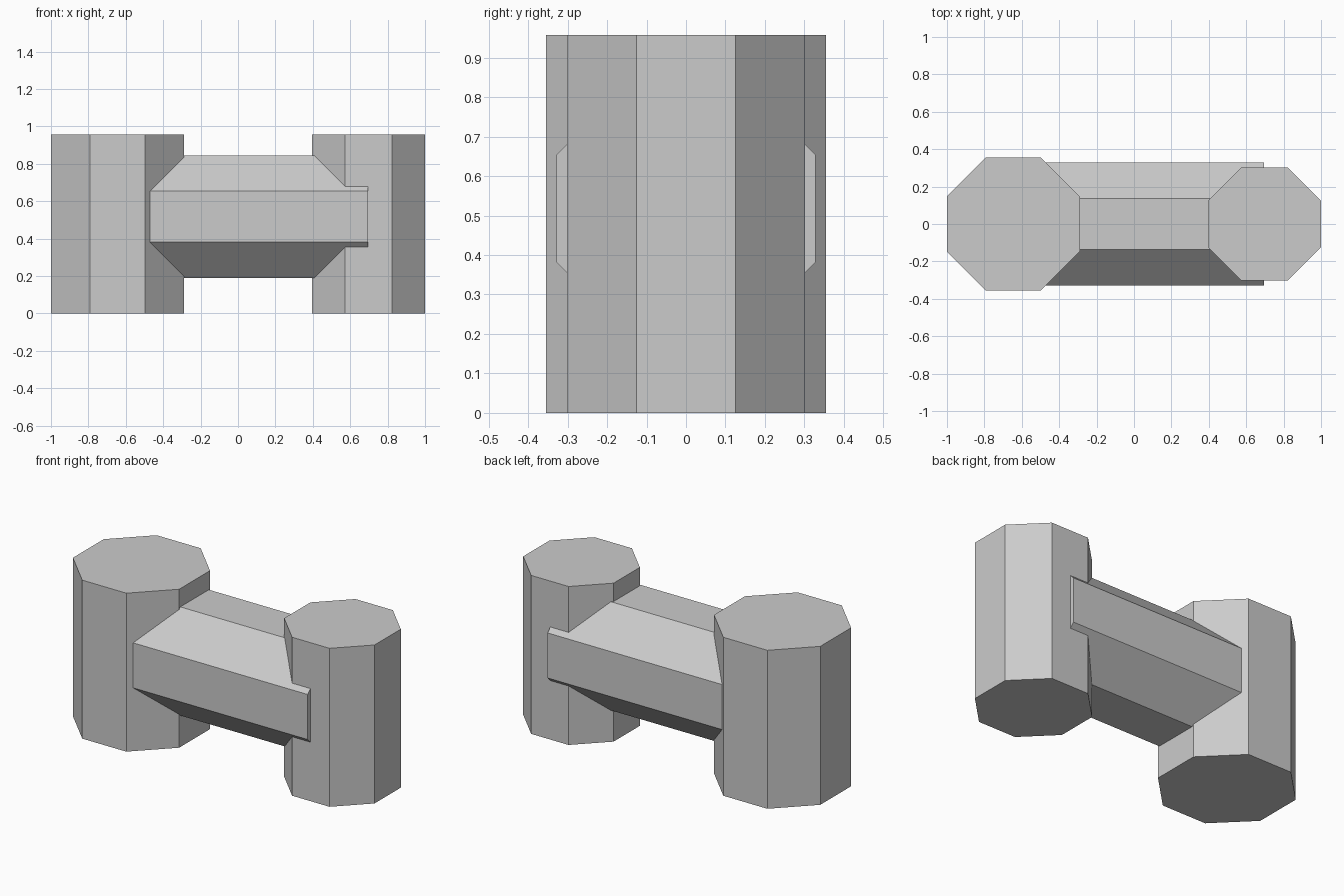
import bpy
import bmesh
from math import cos, pi
from mathutils import Matrix

cube = bpy.data.objects.get("Cube")
if cube:
    bpy.data.objects.remove(cube, do_unlink=True)

grey = bpy.data.materials.new("light_grey")
grey.use_nodes = True
colour = (0.6, 0.6, 0.6, 1)
grey.diffuse_color = colour
bsdf = next(n for n in grey.node_tree.nodes if n.type == "BSDF_PRINCIPLED")
bsdf.inputs["Base Color"].default_value = colour


def octagon_prism(name, apothem, length, centre, axis="Z"):
    """Eight-sided prism with flat sides facing the main axes."""
    bm = bmesh.new()
    turn = Matrix.Rotation(pi / 8, 4, "Z")
    if axis == "X":
        turn = Matrix.Rotation(pi / 2, 4, "Y") @ turn
    radius = apothem / cos(pi / 8)
    bmesh.ops.create_cone(bm, cap_ends=True, segments=8, radius1=radius,
                          radius2=radius, depth=length, matrix=turn)
    mesh = bpy.data.meshes.new(name)
    bm.to_mesh(mesh)
    bm.free()
    mesh.materials.append(grey)
    obj = bpy.data.objects.new(name, mesh)
    obj.location = centre
    bpy.context.collection.objects.link(obj)


# Two upright end weights, the right one wider
HEIGHT = 0.957
octagon_prism("right_weight", 0.355, HEIGHT, (-0.645, 0, HEIGHT / 2))
octagon_prism("left_weight", 0.302, HEIGHT, (0.698, 0, HEIGHT / 2))

# Horizontal bar running between the centres of the weights
octagon_prism("handle_bar", 0.328, 1.34, (0.025, 0, 0.518), "X")
